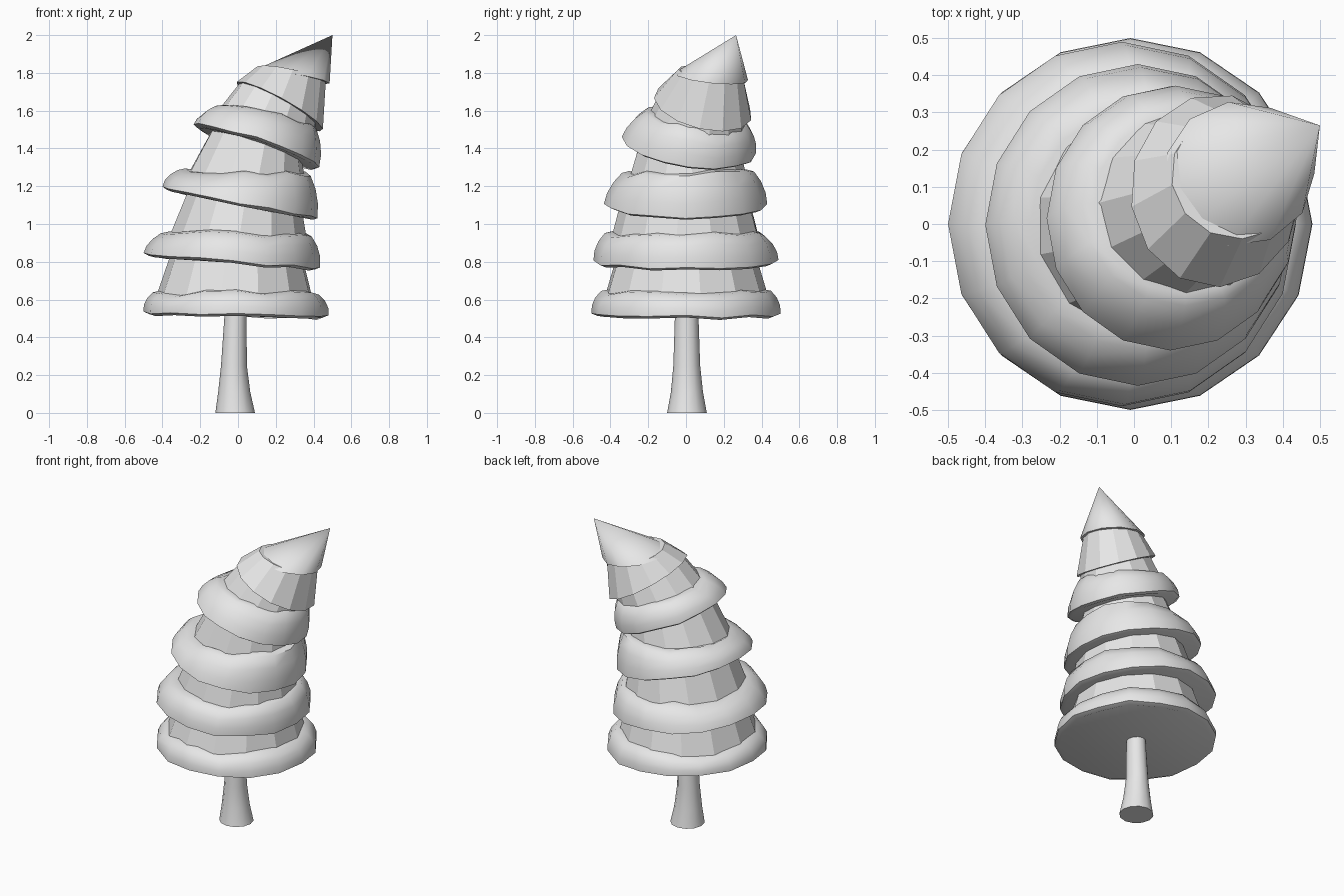
import bpy
import bmesh
import math
import random
from mathutils import Vector

random.seed(4)
old = bpy.data.objects.get("Cube")
if old:
    bpy.data.objects.remove(old, do_unlink=True)

grey = bpy.data.materials.new("light grey")
grey.use_nodes = True
grey.diffuse_color = (0.8, 0.8, 0.8, 1)
grey.node_tree.nodes["Principled BSDF"].inputs["Base Color"].default_value = grey.diffuse_color


def ring(left, right, front, back, z_left, z_right, tilt=0.0, sides=16, wobble=0.0, turn=0.0):
    """Tilted oval of points, given by its extents and the height at each end."""
    points = []
    for i in range(sides):
        a = math.tau * (i + turn) / sides
        c, s = math.cos(a), math.sin(a)
        x = (left + right) / 2 + c * (right - left) / 2
        y = (front + back) / 2 + s * (back - front) / 2
        z = (z_left + z_right) / 2 + c * (z_right - z_left) / 2 + tilt * s
        points.append(Vector((x, y, z + random.uniform(-wobble, wobble))))
    return points


def middle(points):
    return sum(points, Vector()) / len(points)


def loft(name, rings, smooth_angle=None, tip=None):
    """Skin a stack of rings, closing both ends or ending in a point."""
    bm = bmesh.new()
    rows = [[bm.verts.new(p) for p in r] for r in rings]
    n = len(rows[0])
    for low, high in zip(rows, rows[1:]):
        for i in range(n):
            j = (i + 1) % n
            bm.faces.new((low[i], low[j], high[j], high[i]))
    bm.faces.new(rows[0][::-1])
    if tip:
        apex = bm.verts.new(tip)
        for i in range(n):
            bm.faces.new((rows[-1][i], rows[-1][(i + 1) % n], apex))
    else:
        bm.faces.new(rows[-1])
    bmesh.ops.recalc_face_normals(bm, faces=bm.faces)
    mesh = bpy.data.meshes.new(name)
    bm.to_mesh(mesh)
    bm.free()
    mesh.materials.append(grey)
    obj = bpy.data.objects.new(name, mesh)
    bpy.context.collection.objects.link(obj)
    if smooth_angle:
        bpy.ops.object.select_all(action="DESELECT")
        obj.select_set(True)
        bpy.context.view_layer.objects.active = obj
        bpy.ops.object.shade_smooth_by_angle(angle=math.radians(smooth_angle))
    return obj


def skirt(name, bottom, top):
    """Rounded snow band with a thin lip under its outer edge."""
    low = ring(*bottom, wobble=0.008)
    high = ring(*top, wobble=0.016)
    centre = middle(low)
    lip = [centre + (p - centre) * 0.94 - Vector((0, 0, 0.012)) for p in low]
    rows = [lip, low]
    for t, bulge in ((0.35, 0.016), (0.7, 0.016)):
        row = []
        for a, b in zip(low, high):
            out = (a - centre).normalized()
            row.append(a.lerp(b, t) + out * bulge)
        rows.append(row)
    rows.append(high)
    # Ledge sloping in towards the foliage
    core = middle(high)
    rows.append([core + (p - core) * 0.88 + Vector((0, 0, 0.012)) for p in high])
    loft(name, rows, 48)


# Trunk with a flared foot
trunk = [(-0.12, 0.09, -0.10, 0.11, 0, 0), (-0.105, 0.065, -0.08, 0.09, 0.11, 0.11),
         (-0.09, 0.047, -0.067, 0.075, 0.25, 0.25), (-0.07, 0.045, -0.058, 0.065, 0.54, 0.54)]
loft("trunk", [ring(*r, sides=12) for r in trunk], 40)

# Faceted foliage: left, right, front, back, left height, right height, tilt
foliage = [
    ((-0.45, 0.41, -0.45, 0.45, 0.57, 0.57), (-0.35, 0.35, -0.37, 0.37, 0.86, 0.81)),
    ((-0.38, 0.38, -0.41, 0.41, 0.90, 0.84), (-0.26, 0.34, -0.34, 0.34, 1.19, 1.08)),
    ((-0.29, 0.37, -0.32, 0.34, 1.23, 1.14, -0.01), (-0.12, 0.335, -0.24, 0.28, 1.54, 1.36, -0.02)),
    ((-0.13, 0.40, -0.23, 0.32, 1.57, 1.38, -0.03), (0.02, 0.42, -0.13, 0.30, 1.76, 1.56, -0.04)),
    ((-0.01, 0.45, -0.17, 0.35, 1.745, 1.50, -0.05), (0.10, 0.465, -0.04, 0.31, 1.83, 1.75, -0.03)),
]
for number, (bottom, top) in enumerate(foliage, 1):
    turn = number * 0.37
    loft(f"foliage_{number}", [ring(*bottom, sides=13, turn=turn),
                               ring(*top, sides=13, turn=turn)])

# Snow bands around the lower four tiers
bands = [
    ((-0.50, 0.48, -0.50, 0.50, 0.53, 0.51), (-0.45, 0.43, -0.45, 0.45, 0.63, 0.64)),
    ((-0.50, 0.435, -0.49, 0.49, 0.84, 0.765), (-0.41, 0.39, -0.43, 0.42, 0.95, 0.94)),
    ((-0.40, 0.42, -0.435, 0.43, 1.19, 1.03), (-0.32, 0.385, -0.34, 0.36, 1.28, 1.26, 0.01)),
    ((-0.235, 0.43, -0.34, 0.37, 1.53, 1.30, -0.04), (-0.14, 0.415, -0.22, 0.33, 1.61, 1.49, -0.04)),
]
for number, (bottom, top) in enumerate(bands, 1):
    skirt(f"snow_band_{number}", bottom, top)

# Leaning pointed cap
cap = ring(0.08, 0.485, -0.06, 0.33, 1.81, 1.745, -0.02, sides=11)
loft("snow_tip", [cap], 60, tip=(0.5, 0.265, 2.0))
